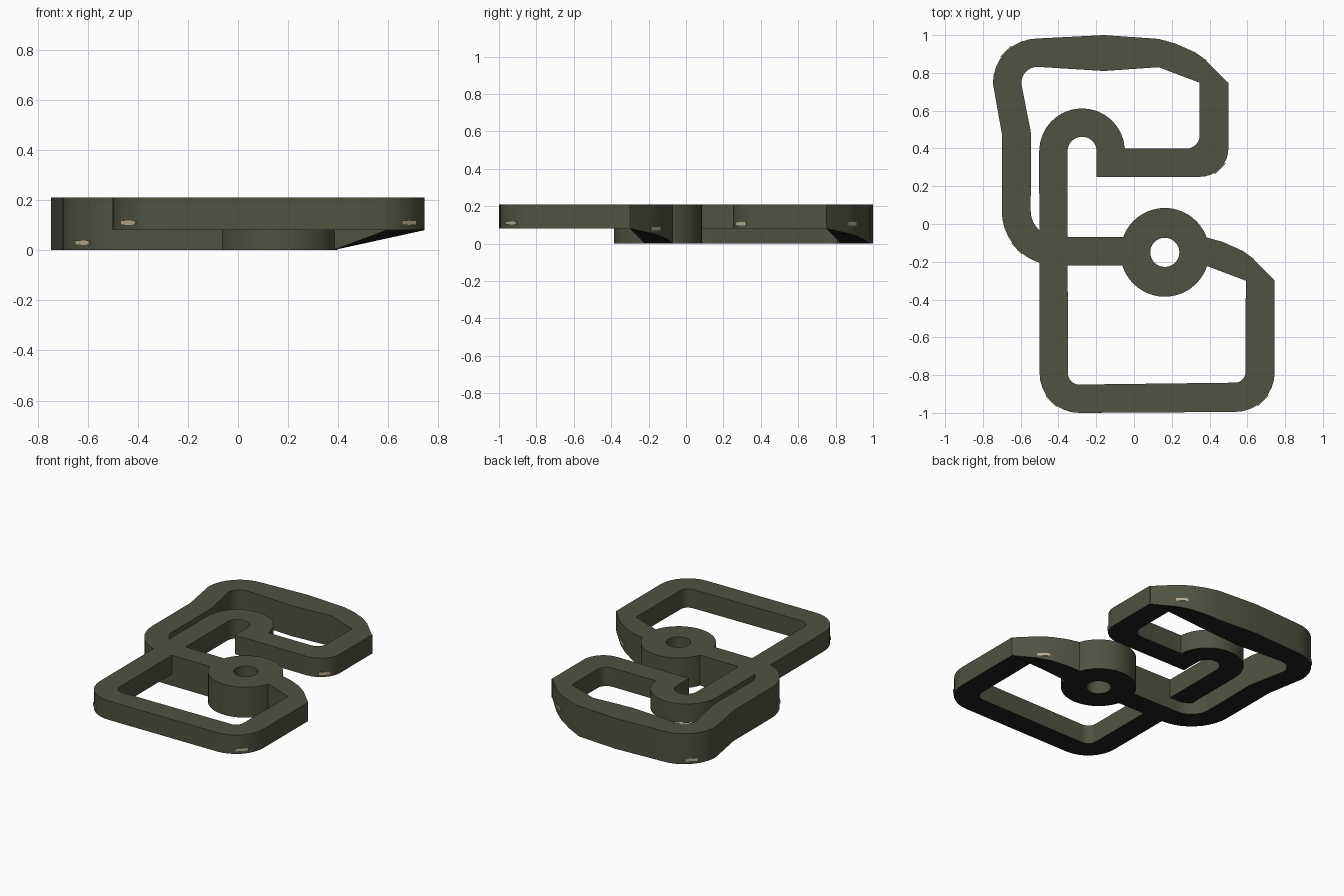
import bpy, bmesh, math
from mathutils import Matrix

if "Cube" in bpy.data.objects:
    bpy.data.objects.remove(bpy.data.objects["Cube"])

TOP, MID, LOW = 0.21, 0.08, 0.0


def material(name, rgb):
    m = bpy.data.materials.new(name)
    m.diffuse_color = (*rgb, 1)
    m.use_nodes = True
    m.node_tree.nodes["Principled BSDF"].inputs["Base Color"].default_value = m.diffuse_color
    return m


OLIVE = material("olive", (0.08, 0.085, 0.054))
DARK = material("dark underside", (0.015, 0.015, 0.015))
BEIGE = material("beige", (0.5, 0.44, 0.28))


def finish(name, bm, mats):
    bmesh.ops.recalc_face_normals(bm, faces=bm.faces)
    bm.normal_update()
    for f in bm.faces:
        # undersides are darker
        f.material_index = 1 if len(mats) > 1 and f.normal.z < -0.5 else 0
    me = bpy.data.meshes.new(name)
    bm.to_mesh(me)
    bm.free()
    for m in mats:
        me.materials.append(m)
    me.shade_smooth()
    me.set_sharp_from_angle(angle=math.radians(30))
    ob = bpy.data.objects.new(name, me)
    bpy.context.collection.objects.link(ob)
    return ob


def bend(cx, cy, r_left, r_right, a0, a1, z, n=8):
    """Pairs of left/right edge points around an arc."""
    out = []
    for i in range(n + 1):
        a = math.radians(a0 + (a1 - a0) * i / n)
        c, s = math.cos(a), math.sin(a)
        out.append((cx + r_left * c, cy + r_left * s,
                    cx + r_right * c, cy + r_right * s, z))
    return out


def ramp(ox, oy):
    """Curved piece whose underside rises from the floor to the middle level."""
    outer = [(0.38, -0.07), (0.47, -0.095), (0.56, -0.135), (0.63, -0.185), (0.745, -0.3)]
    out = []
    for x, y in outer:
        t = (x - 0.38) / 0.365
        out.append((x + ox, y + oy, 0.38 + 0.212 * t + ox, -0.22 - 0.08 * t + oy, MID * t))
    return out


def band(name, rows, closed=False):
    """Flat-topped strip from rows of (left xy, right xy, bottom z)."""
    bm = bmesh.new()
    rings = []
    for lx, ly, rx, ry, z in rows:
        rings.append([bm.verts.new(p) for p in
                      ((lx, ly, TOP), (rx, ry, TOP), (rx, ry, z), (lx, ly, z))])
    n = len(rings)
    for i in range(n if closed else n - 1):
        a, b = rings[i], rings[(i + 1) % n]
        for k in range(4):
            j = (k + 1) % 4
            bm.faces.new((a[k], a[j], b[j], b[k]))
    if not closed:
        bm.faces.new(rings[0])
        bm.faces.new(rings[-1][::-1])
    return finish(name, bm, [OLIVE, DARK])


# raised loop: ramp from the hub, lower frame, long arm and hook
lower = ramp(0, 0)
lower += bend(0.535, -0.785, 0.21, 0.055, 0, -90, MID)
lower += bend(-0.29, -0.79, 0.21, 0.06, -90, -180, MID)
lower += bend(-0.275, 0.385, 0.227, 0.077, 180, 4, MID, 16)
lower += [(-0.05, 0.4, -0.198, 0.25, MID)]
lower += bend(0.35, 0.4, 0.0, 0.15, -90, 0, MID)
# inner edge of the hook corner is rounded on its own centre
for i in range(9):
    a = math.radians(-90 + 90 * i / 8)
    r = lower[-9 + i]
    lower[-9 + i] = (0.28 + 0.067 * math.cos(a), 0.467 + 0.067 * math.sin(a), r[2], r[3], MID)
lower += [(0.347, 0.75, 0.5, 0.75, MID)]
band("raised_loop", lower)

# full-height loop: ramp, top bar, left side and cross bar back to the hub
upper = ramp(-0.25, 1.05)[::-1]
upper += [(-0.16, 1.0, -0.16, 0.81, LOW)]
upper += bend(-0.51, 0.745, 0.237, 0.087, 90, 180, LOW)
upper += [(-0.7, 0.48, -0.545, 0.48, LOW)]
upper += bend(-0.41, 0.07, 0.29, 0.137, 180, 270, LOW, 10)
upper += [(-0.053, -0.22, -0.053, -0.07, LOW)]
band("deep_loop", upper)

# round hub with a hole
band("hub", bend(0.163, -0.15, 0.235, 0.077, 0, 352.5, LOW, 47), closed=True)

# small label plates on the outer bends: x, y, facing angle, z
plates = [
    (0.683, -0.935, -45, 0.11), (-0.438, -0.938, -135, 0.11),
    (0.456, 0.294, -45, 0.105), (-0.62, -0.13, 223.6, 0.03),
    (0.60, -0.163, 55, 0.08), (0.35, 0.887, 55, 0.105),
    (-0.678, 0.913, 135, 0.03),
]
for i, (x, y, ang, z) in enumerate(plates):
    bm = bmesh.new()
    m = (Matrix.Translation((x, y, z)) @ Matrix.Rotation(math.radians(ang), 4, 'Z')
         @ Matrix.Diagonal((0.006, 0.08, 0.018, 1)))
    bmesh.ops.create_cube(bm, size=1, matrix=m)
    finish(f"label_plate_{i + 1}", bm, [BEIGE])
